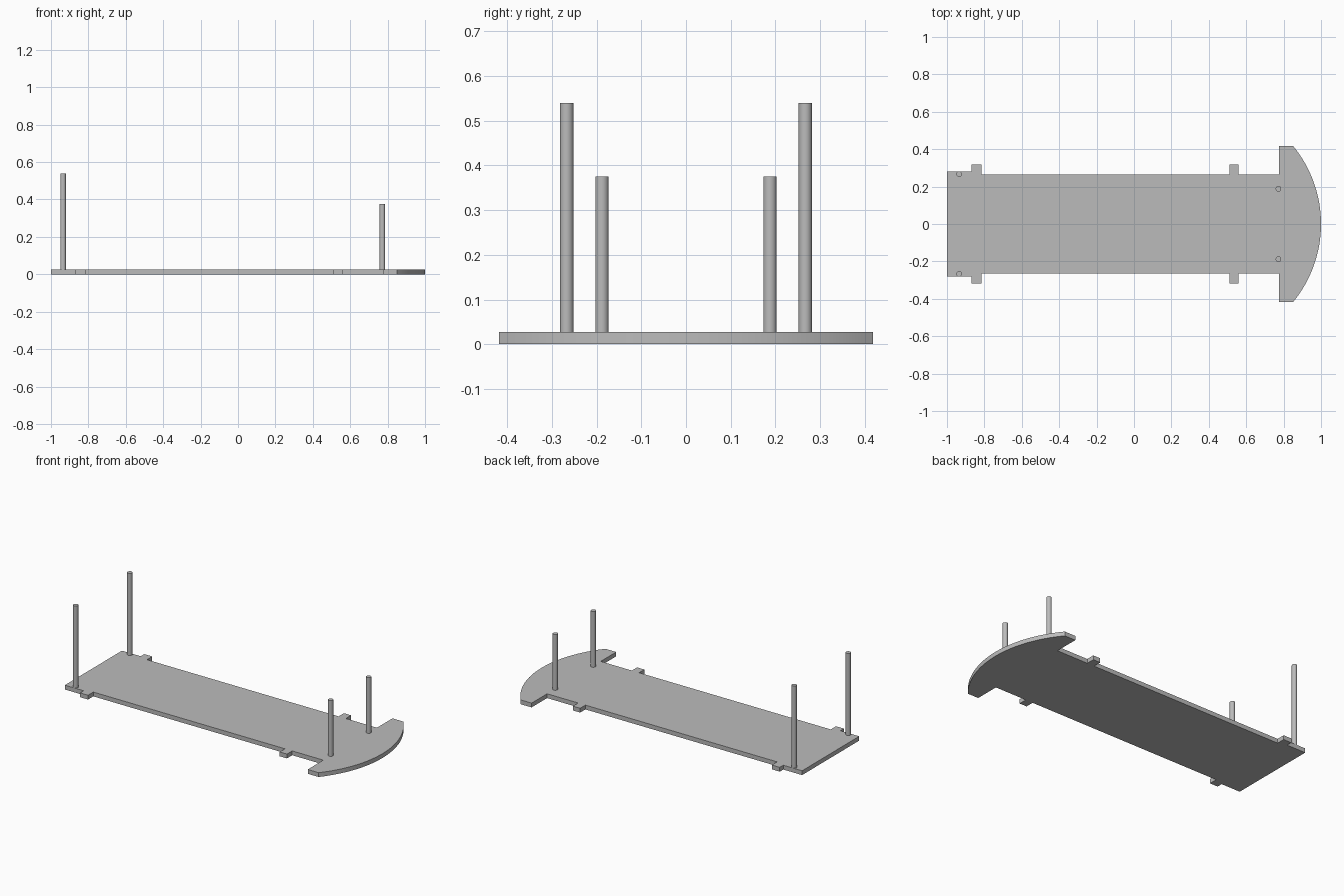
import bpy
import bmesh
from math import asin, sin, cos, radians

cube = bpy.data.objects.get("Cube")
if cube:
    bpy.data.objects.remove(cube, do_unlink=True)

THICK = 0.027

grey = bpy.data.materials.new("plain grey")
grey.use_nodes = True
colour = (0.5, 0.5, 0.5, 1)
grey.diffuse_color = colour
grey.node_tree.nodes["Principled BSDF"].inputs["Base Color"].default_value = colour


def finish(obj):
    """Apply the material and smooth only the curved sides."""
    obj.data.materials.clear()
    obj.data.materials.append(grey)
    bpy.ops.object.select_all(action="DESELECT")
    obj.select_set(True)
    bpy.context.view_layer.objects.active = obj
    bpy.ops.object.shade_smooth_by_angle(angle=radians(30))


# Base plate: half outline with side tabs and a curved wide end, mirrored in y
HALF, TAB, END, WIDE = 0.265, 0.317, 0.282, 0.418
half = [(-1, END), (-0.87, END), (-0.87, TAB), (-0.815, TAB), (-0.815, HALF),
        (0.51, HALF), (0.51, TAB), (0.56, TAB), (0.56, HALF),
        (0.775, HALF), (0.775, WIDE)]
sag = 0.15
radius = (WIDE ** 2 + sag ** 2) / (2 * sag)
sweep = asin(WIDE / radius)
STEPS = 32
arc = []
for i in range(STEPS + 1):
    a = sweep * (1 - 2 * i / STEPS)
    arc.append((1 - radius + radius * cos(a), radius * sin(a)))
outline = half + arc + [(x, -y) for x, y in reversed(half)]

bm = bmesh.new()
face = bm.faces.new([bm.verts.new((x, y, 0)) for x, y in outline])
top = bmesh.ops.extrude_face_region(bm, geom=[face])["geom"]
bmesh.ops.translate(bm, vec=(0, 0, THICK),
                    verts=[v for v in top if isinstance(v, bmesh.types.BMVert)])
bmesh.ops.recalc_face_normals(bm, faces=bm.faces)
mesh = bpy.data.meshes.new("base_plate")
bm.to_mesh(mesh)
bm.free()
plate = bpy.data.objects.new("base_plate", mesh)
bpy.context.collection.objects.link(plate)
finish(plate)


# Upright posts: a tall pair at the square end, a short pair at the curved end
def post(name, x, y, height):
    base = THICK - 0.002
    bpy.ops.mesh.primitive_cylinder_add(
        vertices=32, radius=0.015, depth=height - base,
        location=(x, y, (height + base) / 2))
    obj = bpy.context.object
    obj.name = name
    finish(obj)


for side, s in (("back", 1), ("front", -1)):
    post("tall_post_" + side, -0.935, 0.267 * s, 0.54)
    post("short_post_" + side, 0.772, 0.188 * s, 0.375)
